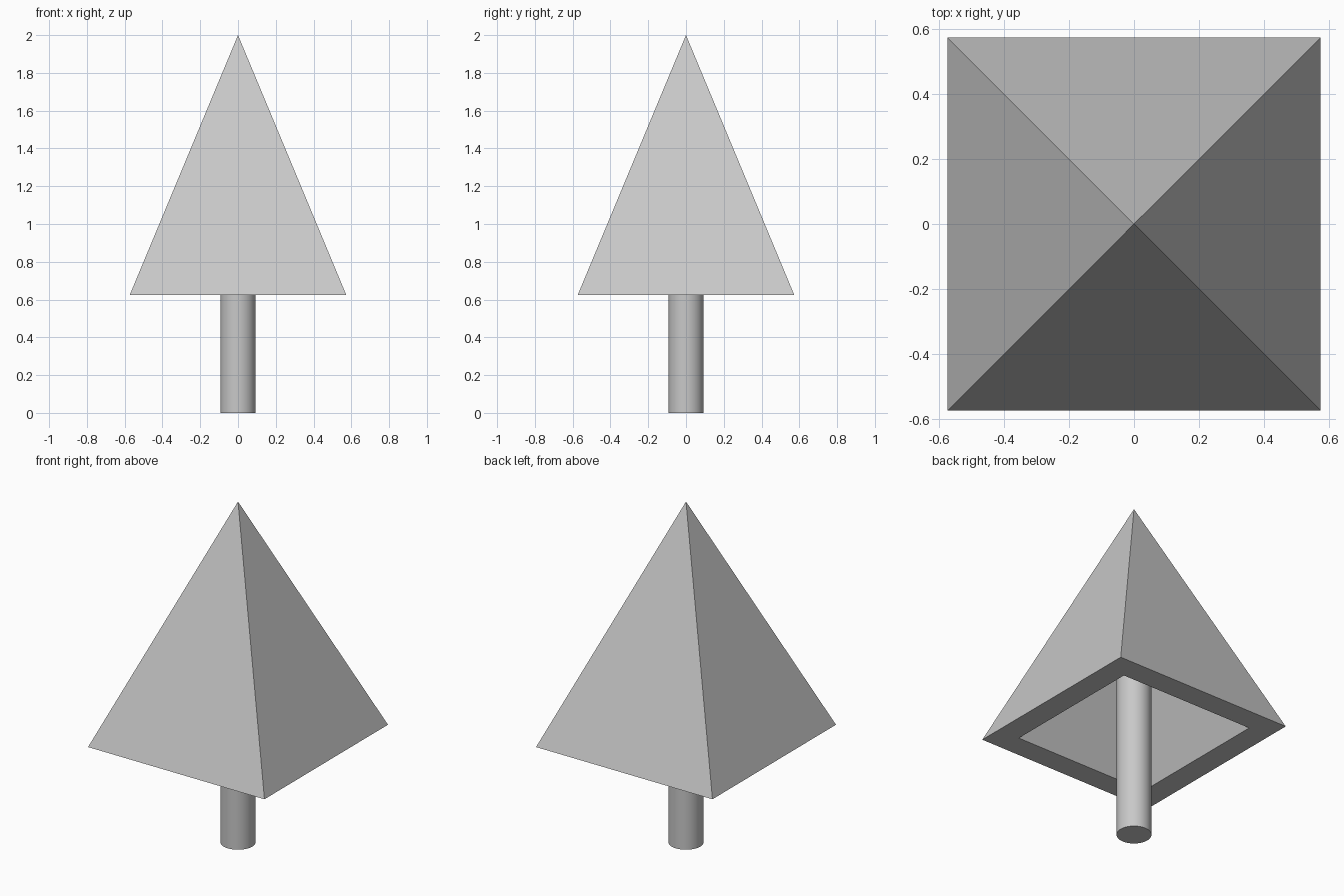
import bpy
import bmesh

cube = bpy.data.objects.get("Cube")
if cube:
    bpy.data.objects.remove(cube, do_unlink=True)

# Single flat grey
grey = bpy.data.materials.new("light_grey")
grey.use_nodes = True
colour = (0.58, 0.58, 0.58, 1)
grey.diffuse_color = colour
grey.node_tree.nodes["Principled BSDF"].inputs["Base Color"].default_value = colour

BASE_Z, APEX_Z = 0.625, 2.0
OUTER, INNER = 0.573, 0.435
INNER_APEX_Z = BASE_Z + (APEX_Z - BASE_Z) * INNER / OUTER


def pyramid_sides(bm, half, apex_z):
    """Add four sloping faces and return the base corners."""
    base = [bm.verts.new((x * half, y * half, BASE_Z))
            for x, y in ((-1, -1), (1, -1), (1, 1), (-1, 1))]
    apex = bm.verts.new((0, 0, apex_z))
    for i in range(4):
        bm.faces.new((base[i], base[(i + 1) % 4], apex))
    return base


# Hollow pyramid canopy: outer shell, inner shell and flat rim
bm = bmesh.new()
outer = pyramid_sides(bm, OUTER, APEX_Z)
inner = pyramid_sides(bm, INNER, INNER_APEX_Z)
for i in range(4):
    j = (i + 1) % 4
    bm.faces.new((outer[i], inner[i], inner[j], outer[j]))
bmesh.ops.recalc_face_normals(bm, faces=bm.faces)
mesh = bpy.data.meshes.new("canopy")
bm.to_mesh(mesh)
bm.free()
mesh.materials.append(grey)
canopy = bpy.data.objects.new("canopy", mesh)
bpy.context.collection.objects.link(canopy)

# Round pole, its top buried in the canopy
POLE_TOP = 1.55
bpy.ops.mesh.primitive_cylinder_add(vertices=48, radius=0.093, depth=POLE_TOP,
                                    location=(0, 0, POLE_TOP / 2))
pole = bpy.context.object
pole.name = "pole"
pole.data.materials.append(grey)
bpy.ops.object.shade_smooth_by_angle()
